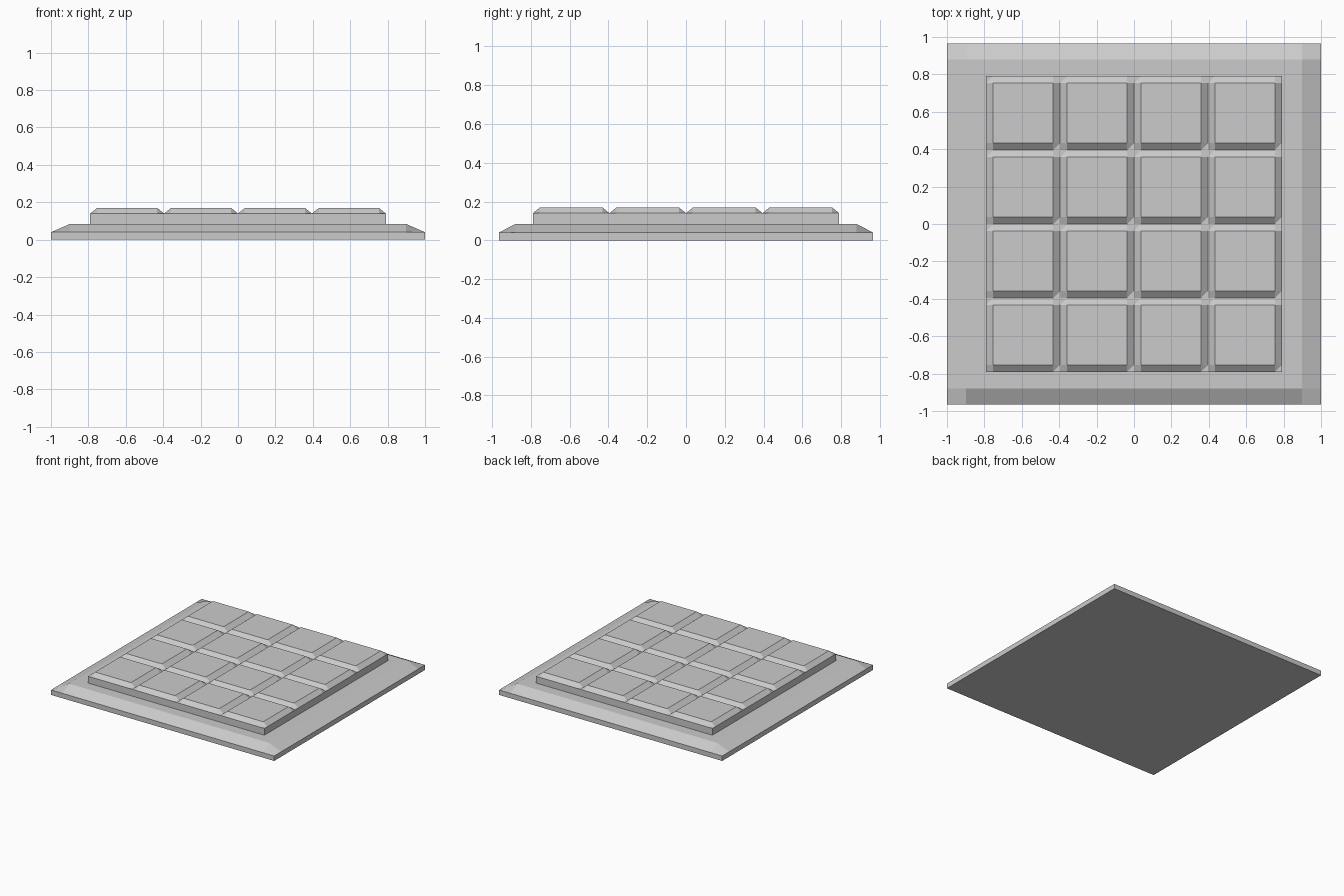
import bpy
import bmesh

if "Cube" in bpy.data.objects:
    bpy.data.objects.remove(bpy.data.objects["Cube"])


def sloped_slab(name, centre, half, heights, inset):
    """Slab with straight walls, then a sloped rim rising to a flat top.
    The top is a 3 x 3 grid of quads whose middle quad is lifted."""
    cx, cy = centre
    hx, hy = half
    z0, z1, z2 = heights
    xs = (-hx, -hx + inset[0], hx - inset[0], hx)
    ys = (-hy, -hy + inset[1], hy - inset[1], hy)
    bm = bmesh.new()
    v = [[bm.verts.new((cx + x, cy + y, z2 if i in (1, 2) and j in (1, 2) else z1))
          for j, y in enumerate(ys)] for i, x in enumerate(xs)]
    for i in range(3):
        for j in range(3):
            bm.faces.new((v[i][j], v[i + 1][j], v[i + 1][j + 1], v[i][j + 1]))
    # Walls and underside
    rim = [e for e in bm.edges if e.is_boundary]
    new = bmesh.ops.extrude_edge_only(bm, edges=rim)["geom"]
    for w in new:
        if isinstance(w, bmesh.types.BMVert):
            w.co.z = z0
    bmesh.ops.holes_fill(bm, edges=[e for e in bm.edges if e.is_boundary], sides=0)
    bmesh.ops.recalc_face_normals(bm, faces=bm.faces)
    mesh = bpy.data.meshes.new(name)
    bm.to_mesh(mesh)
    bm.free()
    obj = bpy.data.objects.new(name, mesh)
    bpy.context.collection.objects.link(obj)
    return obj


# Wide base plate with a shallow sloped border
sloped_slab("base_plate", (0, 0), (1.0, 0.965), (0, 0.04, 0.085), (0.103, 0.086))

# Square plinth carrying the tiles
bpy.ops.mesh.primitive_cube_add(size=1, location=(0, 0, 0.1125))
plinth = bpy.context.object
plinth.name = "tile_plinth"
plinth.scale = (1.58, 1.58, 0.055)

# 4 x 4 bevelled tiles, leaving V grooves between them
PITCH = 0.395
for row in range(4):
    for col in range(4):
        sloped_slab(f"tile_{row}_{col}",
                    ((col - 1.5) * PITCH, (row - 1.5) * PITCH),
                    (PITCH / 2, PITCH / 2), (0.135, 0.14, 0.17), (0.037, 0.037))
